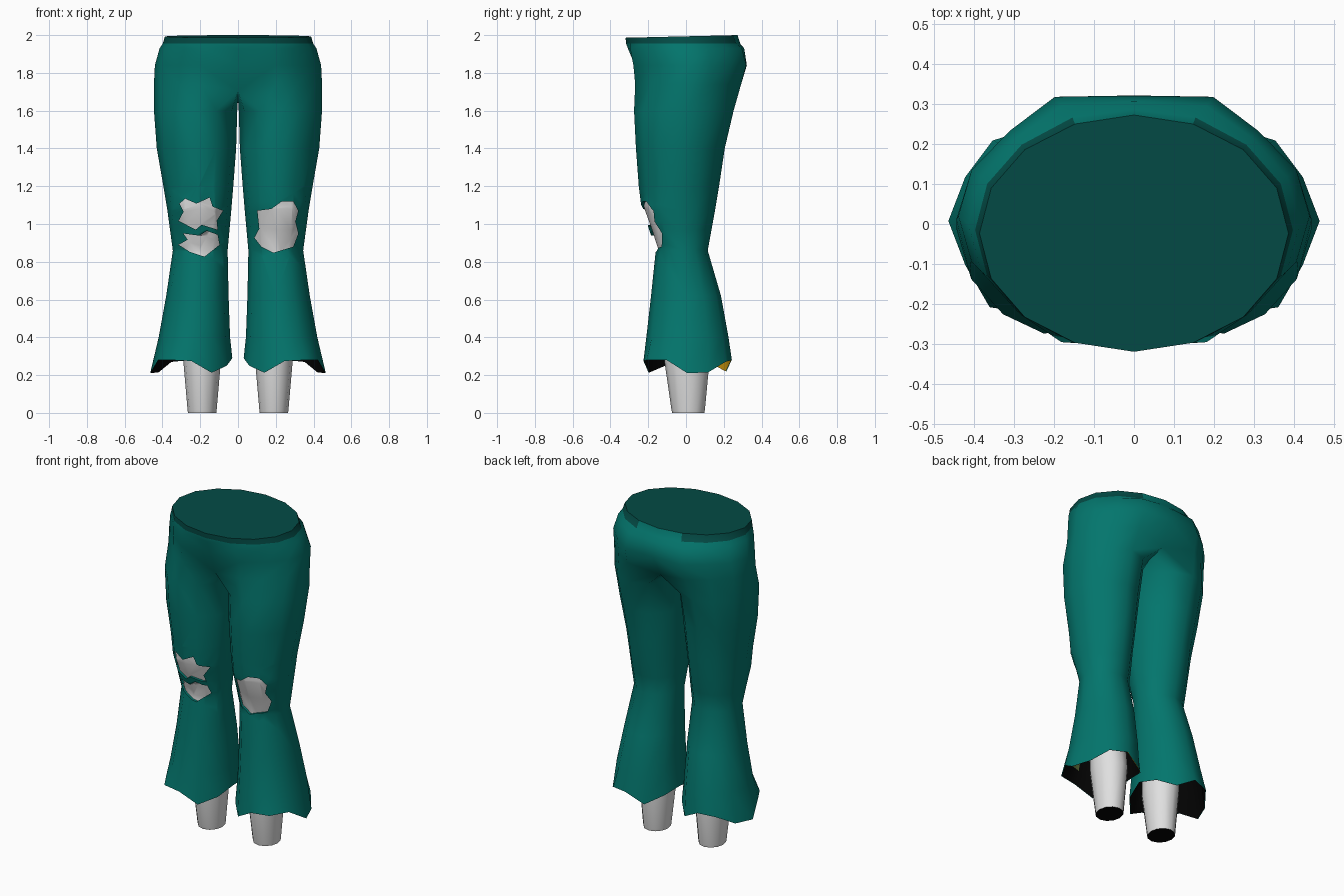
import bpy, bmesh, math
from mathutils import Vector

if "Cube" in bpy.data.objects:
    bpy.data.objects.remove(bpy.data.objects["Cube"])


def material(name, rgb):
    m = bpy.data.materials.new(name)
    m.diffuse_color = (*rgb, 1)
    m.use_nodes = True
    m.node_tree.nodes["Principled BSDF"].inputs["Base Color"].default_value = m.diffuse_color
    return m


TEAL = material("teal cloth", (0.001, 0.18, 0.152))
DARK = material("dark teal waist", (0.001, 0.07, 0.06))
GREY = material("light grey", (0.74, 0.74, 0.74))
BLACK = material("black lining", (0.001, 0.001, 0.001))
AMBER = material("amber lining", (0.7, 0.36, 0.005))
OLIVE = material("olive lining", (0.1, 0.15, 0.04))

N = 12  # sides of each leg; index 0 points outward, 3 backward, 9 forward

# z, inner x, outer x, front y, back y, from hem to thigh
LEG = [(0.25, 0.03, 0.465, -0.23, 0.245), (0.4, 0.042, 0.42, -0.21, 0.225),
       (0.62, 0.05, 0.38, -0.185, 0.185), (0.86, 0.055, 0.345, -0.16, 0.115),
       (0.97, 0.045, 0.36, -0.195, 0.135), (1.08, 0.035, 0.375, -0.235, 0.155),
       (1.2, 0.025, 0.395, -0.25, 0.175), (1.4, 0.01, 0.43, -0.265, 0.205),
       (1.6, 0.004, 0.445, -0.275, 0.252)]
LINING_MID = (0.36, 0.04, 0.428, -0.214, 0.229)
HEM_Z = [0.21, 0.215, 0.27, 0.28, 0.22, 0.265, 0.29, 0.25, 0.213, 0.275, 0.28, 0.28]
HEM_R = [1, 0.93, 0.98, 0.99, 1, 1, 1, 1, 1, 0.98, 1.05, 0.93]
THIGH_R = [1, 0.97, 0.95, 1, 1, 1, 1, 1, 1, 1, 0.94, 0.96]

# z, half width, front y, back y, from crotch to waist
TORSO = [(1.74, 0.445, -0.272, 0.295), (1.84, 0.44, -0.282, 0.322),
         (1.93, 0.415, -0.308, 0.308), (1.955, 0.398, -0.317, 0.287),
         (1.993, 0.387, -0.32, 0.273)]
FULL = [0.07, 0.07, 0.04, 0.01, 0.0]  # extra fullness of the seat and belly


def leg_ring(row, scale=1.0):
    z, xi, xo, yf, yb = row
    cx, cy, rx, ry = (xi + xo) / 2, (yf + yb) / 2, (xo - xi) / 2, (yb - yf) / 2
    hem = row is LEG[0]
    thigh = row in LEG[6:]
    pts = []
    for k in range(N):
        a = math.tau * k / N
        r = scale * (HEM_R[k] if hem else THIGH_R[k] if thigh else 1)
        pts.append((cx + rx * r * math.cos(a), cy + ry * r * math.sin(a),
                    HEM_Z[k] if hem else z))
    return pts


def torso_arc(row):
    """Half ring from the front seam round the hip to the back seam, keyed by leg index."""
    z, rx, yf, yb = row
    i = TORSO.index(row)
    cy, ry = (yf + yb) / 2, (yb - yf) / 2
    arc = {}
    for k in range(-4, 5):
        a = math.radians(k * 22.5)
        c, s = math.cos(a), math.sin(a)
        r = 1 + (FULL[i] if abs(k) == 3 else 0)
        x = 0.0 if abs(k) == 4 else rx * c * r * (1.1 if abs(k) == 3 and i < 3 else 1)
        dz = 0.007 * s if i == len(TORSO) - 1 else 0
        arc[k % N] = (x, cy + ry * s * r, z + dz)
    return arc


def add(bm, pts, side):
    return [bm.verts.new((p[0] * side, p[1], p[2])) for p in pts]


def loft(bm, a, b):
    return [bm.faces.new((a[i], a[(i + 1) % N], b[(i + 1) % N], b[i])) for i in range(N)]


def finish(bm, name, mats, angle=70):
    me = bpy.data.meshes.new(name)
    bm.to_mesh(me)
    bm.free()
    ob = bpy.data.objects.new(name, me)
    bpy.context.collection.objects.link(ob)
    for m in mats:
        me.materials.append(m)
    bpy.ops.object.select_all(action='DESELECT')
    ob.select_set(True)
    bpy.context.view_layer.objects.active = ob
    bpy.ops.object.shade_smooth_by_angle(angle=math.radians(angle))
    return ob


def inside(x, z, poly):
    hit = False
    for (x1, z1), (x2, z2) in zip(poly, poly[1:] + poly[:1]):
        if (z1 > z) != (z2 > z) and x < (x2 - x1) * (z - z1) / (z2 - z1) + x1:
            hit = not hit
    return hit


def tear(bm, poly):
    """Cut an outline into the front of the cloth and sink the cut patch as bare knee."""
    xs, zs = [p[0] for p in poly], [p[1] for p in poly]

    def near(f):
        fx, fz = [v.co.x for v in f.verts], [v.co.z for v in f.verts]
        return (f.normal.y < -0.05 and max(fx) > min(xs) and min(fx) < max(xs)
                and max(fz) > min(zs) and min(fz) < max(zs))

    for (x1, z1), (x2, z2) in zip(poly, poly[1:] + poly[:1]):
        bm.normal_update()
        faces = [f for f in bm.faces if near(f)]
        edges = list({e for f in faces for e in f.edges})
        verts = list({v for f in faces for v in f.verts})
        bmesh.ops.bisect_plane(bm, geom=verts + edges + faces, dist=1e-5,
                               plane_co=(x1, 0, z1), plane_no=Vector((z2 - z1, 0, x1 - x2)))
    bm.normal_update()
    patch = []
    for f in bm.faces:
        c = f.calc_center_median()
        if f.normal.y < -0.05 and inside(c.x, c.z, poly):
            patch.append(f)
    ret = bmesh.ops.extrude_face_region(bm, geom=patch)["geom"]
    left = [f for f in patch if f.is_valid]
    if left:
        bmesh.ops.delete(bm, geom=left, context='FACES')
    for g in ret:
        if isinstance(g, bmesh.types.BMVert):
            g.co.y += 0.015
        elif isinstance(g, bmesh.types.BMFace):
            g.material_index = 2


# Trousers: two flared legs joined to the hips along the middle seam
bm = bmesh.new()
for side in (1, -1):
    rings = [add(bm, leg_ring(r), side) for r in LEG]
    arcs = []
    for row in TORSO:
        arcs.append({k: add(bm, [p], side)[0] for k, p in torso_arc(row).items()})
    arcs[1][8].co.y += 0.012
    # crotch curve closes the inner side of the thigh
    crotch = dict(arcs[0])
    crotch[4].co = (0, 0.25, 1.7)
    crotch[8].co = (0, -0.225, 1.705)
    for k, y, z in ((5, 0.13, 1.67), (6, 0.0, 1.66), (7, -0.13, 1.67)):
        crotch[k] = add(bm, [(0, y, z)], side)[0]
    rings.append([crotch[k] for k in range(N)])
    for a, b in zip(rings, rings[1:]):
        loft(bm, a, b)
    order = [k % N for k in range(-4, 5)]
    for j, (a, b) in enumerate(zip(arcs, arcs[1:])):
        for k, n in zip(order, order[1:]):
            f = bm.faces.new((a[k], a[n], b[n], b[k]))
            # waistband, left open at the middle of the back
            f.material_index = 1 if j == len(arcs) - 2 and k != 3 else 0
    bm.faces.new([arcs[-1][k] for k in order]).material_index = 1
bmesh.ops.remove_doubles(bm, verts=bm.verts, dist=1e-5)
bmesh.ops.recalc_face_normals(bm, faces=bm.faces)
bm.normal_update()

# Torn knees
tear(bm, [(-.28, 1.134), (-.22, 1.108), (-.15, 1.14), (-.135, 1.092), (-.08, 1.07),
          (-.113, 1.017), (-.108, .97), (-.193, .996), (-.224, .97), (-.314, 1.017),
          (-.288, 1.065), (-.309, 1.108)])
tear(bm, [(-.29, .95), (-.203, .938), (-.166, .964), (-.108, .943), (-.098, .89),
          (-.177, .827), (-.256, .853), (-.314, .89), (-.266, .917)])
tear(bm, [(.103, 1.07), (.177, 1.08), (.23, 1.118), (.293, 1.118), (.319, 1.07),
          (.303, 1.012), (.319, .95), (.293, .88), (.187, .848), (.124, .88),
          (.087, .927), (.113, .975)])
finish(bm, "trousers", [TEAL, DARK, GREY])

for side, label in ((1, "right"), (-1, "left")):
    # Lining inside the flared hem
    bm = bmesh.new()
    rows = ((LEG[0], 0.985), (LINING_MID, 0.965), (LEG[2], 0.94))
    rings = [add(bm, leg_ring(r, s), side) for r, s in rows]
    low = loft(bm, rings[0], rings[1])
    high = loft(bm, rings[1], rings[2])
    bm.faces.new(rings[2])
    if side == 1:
        for k in (3, 4):
            low[k].material_index = 1
        for k in (9, 10):
            high[k].material_index = 2
    bmesh.ops.recalc_face_normals(bm, faces=bm.faces)
    bmesh.ops.reverse_faces(bm, faces=bm.faces)
    finish(bm, label + "_hem_lining", [BLACK, AMBER, OLIVE])

    # Shank, tapering to the ankle
    bm = bmesh.new()
    shank = [(0.0, 0.115, 0.265, -0.073, 0.097), (0.015, 0.113, 0.267, -0.077, 0.1),
             (0.28, 0.09, 0.29, -0.115, 0.125), (0.66, 0.1, 0.3, -0.11, 0.09)]
    rings = [add(bm, leg_ring(r), side) for r in shank]
    for a, b in zip(rings, rings[1:]):
        loft(bm, a, b)
    bm.faces.new(rings[0]).material_index = 1
    bm.faces.new(rings[-1])
    bmesh.ops.recalc_face_normals(bm, faces=bm.faces)
    finish(bm, label + "_shank", [GREY, BLACK])
